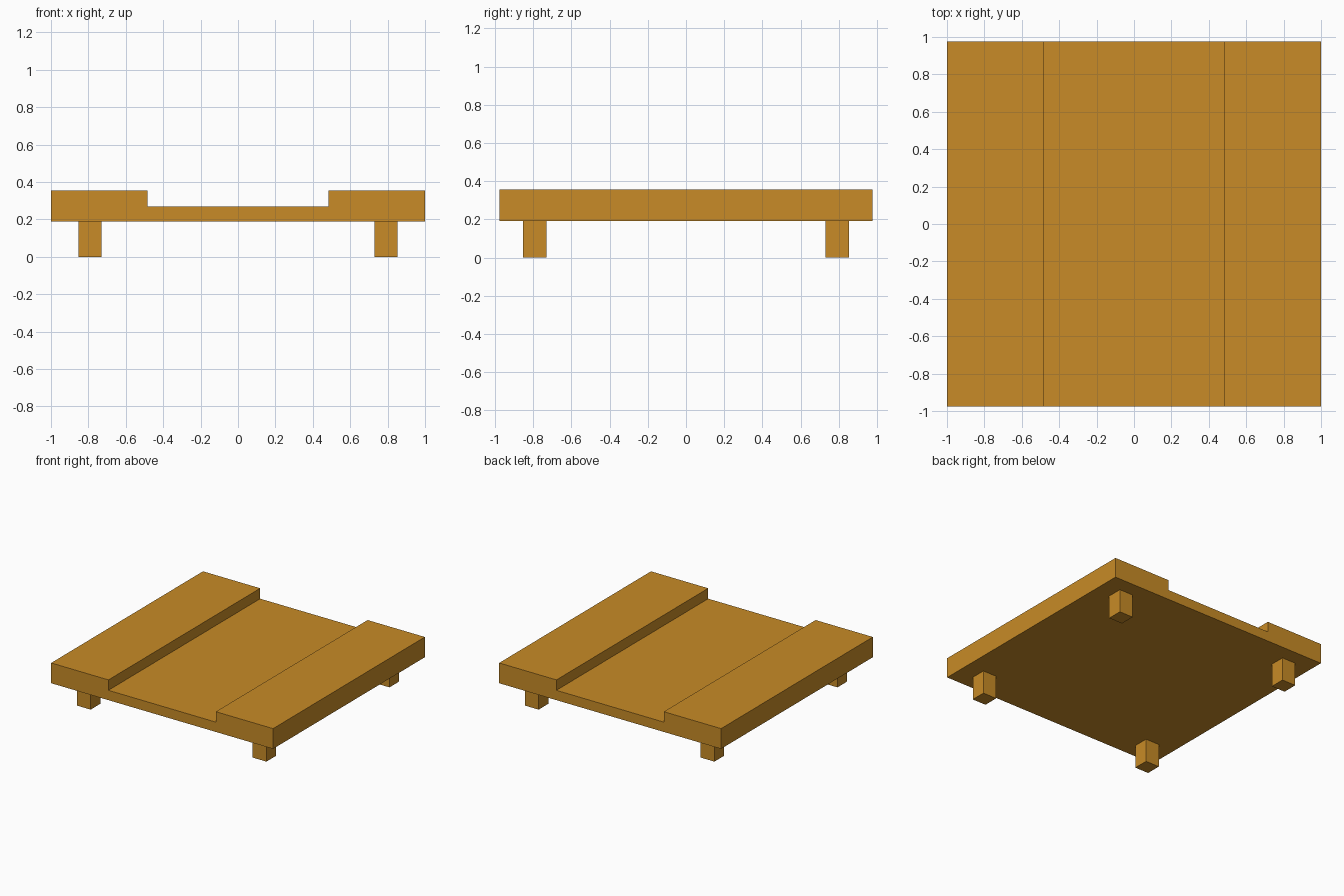
import bpy, bmesh

if "Cube" in bpy.data.objects:
    bpy.data.objects.remove(bpy.data.objects["Cube"])

wood = bpy.data.materials.new("wood")
wood.diffuse_color = (0.58, 0.26, 0.02, 1)
wood.use_nodes = True
wood.node_tree.nodes["Principled BSDF"].inputs["Base Color"].default_value = wood.diffuse_color


def extrude_profile(name, profile, y0, y1):
    """Extrude an x-z outline along y into a closed solid."""
    bm = bmesh.new()
    face = bm.faces.new([bm.verts.new((x, y0, z)) for x, z in profile])
    out = bmesh.ops.extrude_face_region(bm, geom=[face], use_keep_orig=True)
    moved = [v for v in out["geom"] if isinstance(v, bmesh.types.BMVert)]
    bmesh.ops.translate(bm, verts=moved, vec=(0, y1 - y0, 0))
    bmesh.ops.recalc_face_normals(bm, faces=bm.faces)
    mesh = bpy.data.meshes.new(name)
    bm.to_mesh(mesh)
    bm.free()
    mesh.materials.append(wood)
    obj = bpy.data.objects.new(name, mesh)
    bpy.context.collection.objects.link(obj)
    return obj


# Platform: slab with a wide recessed channel running front to back
half = [(0.484, 0.27), (0.484, 0.355), (1.0, 0.355), (1.0, 0.19)]
profile = half + [(-x, z) for x, z in reversed(half)]
extrude_profile("platform", profile, -0.977, 0.977)

# Four short square legs
inner, outer = 0.73, 0.854
for sx, side in ((-1, "left"), (1, "right")):
    for sy, end in ((-1, "front"), (1, "back")):
        xs = sorted((sx * inner, sx * outer))
        ys = sorted((sy * inner, sy * outer))
        square = [(xs[0], 0), (xs[1], 0), (xs[1], 0.19), (xs[0], 0.19)]
        extrude_profile(f"{end}_{side}_leg", square, *ys)
